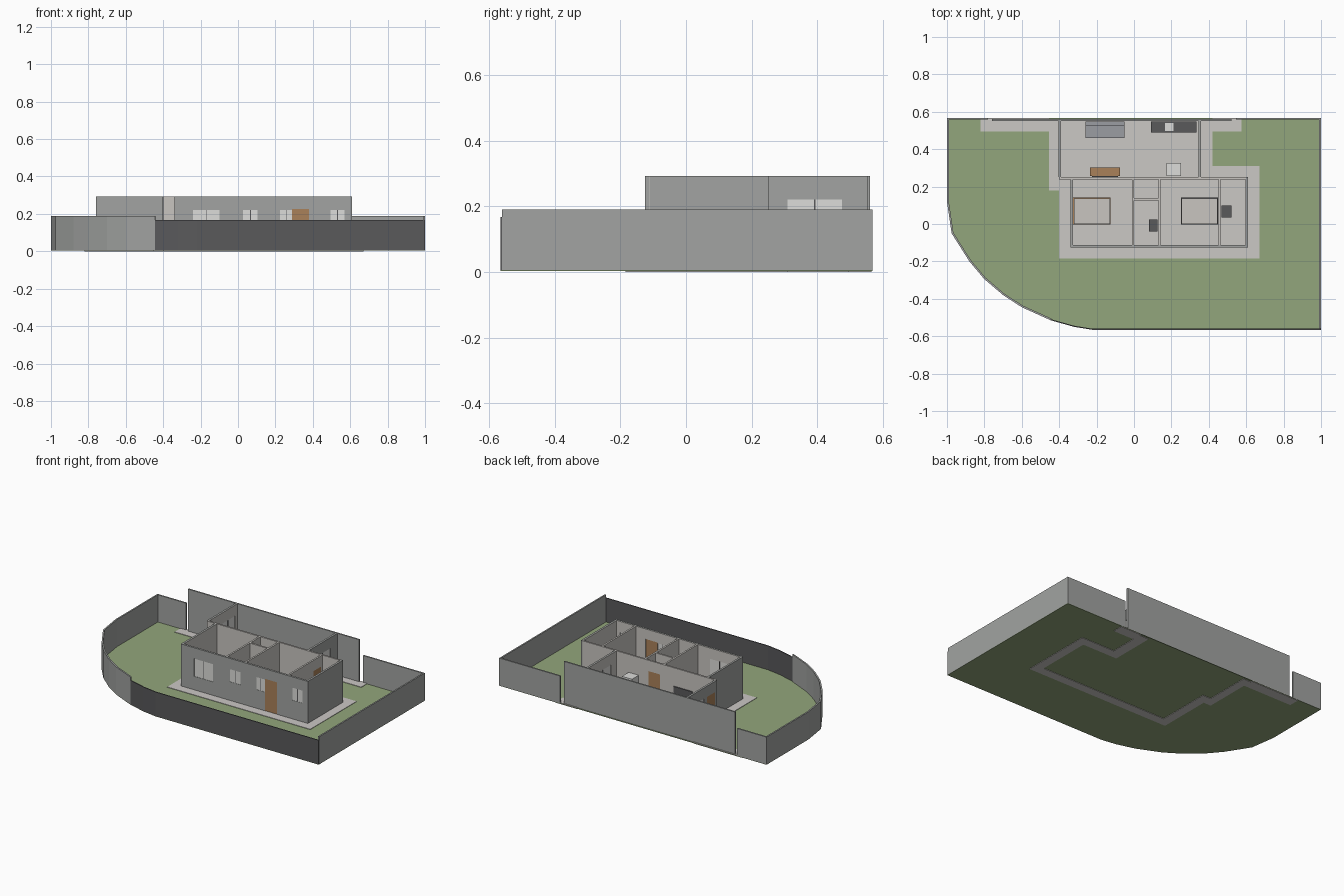
import bpy, bmesh, math
from mathutils import Vector

if "Cube" in bpy.data.objects:
    bpy.data.objects.remove(bpy.data.objects["Cube"])


def mat(name, r, g, b):
    m = bpy.data.materials.new(name)
    m.diffuse_color = (r, g, b, 1)
    m.use_nodes = True
    m.node_tree.nodes["Principled BSDF"].inputs["Base Color"].default_value = m.diffuse_color
    return m


GREY = mat("wall grey", .36, .37, .36)
DARK = mat("charcoal", .10, .10, .105)
BEIGE = mat("interior beige", .58, .56, .53)
PAVE = mat("paving", .60, .58, .56)
LAWN = mat("lawn green", .29, .38, .20)
WOOD = mat("wood brown", .40, .22, .10)
WHITE = mat("white", .72, .72, .70)
FABRIC = mat("sofa grey", .33, .34, .36)


def finish(name, bm, *mats):
    bmesh.ops.recalc_face_normals(bm, faces=bm.faces)
    me = bpy.data.meshes.new(name)
    bm.to_mesh(me)
    bm.free()
    for m in mats:
        me.materials.append(m)
    ob = bpy.data.objects.new(name, me)
    bpy.context.collection.objects.link(ob)
    return ob


def add_box(bm, x0, x1, y0, y1, z0, z1):
    g = bmesh.ops.create_cube(bm, size=1)
    for v in g["verts"]:
        v.co = ((x0, x1)[v.co.x > 0], (y0, y1)[v.co.y > 0], (z0, z1)[v.co.z > 0])


def boxes(name, m, *dims):
    bm = bmesh.new()
    for d in dims:
        add_box(bm, *d)
    return finish(name, bm, m)


def prism(bm, pts, z0, z1):
    f = bm.faces.new([bm.verts.new((x, y, z0)) for x, y in pts])
    r = bmesh.ops.extrude_face_region(bm, geom=[f])
    for v in r["geom"]:
        if isinstance(v, bmesh.types.BMVert):
            v.co.z = z1


def path_wall(name, pts, h, t, m):
    """Wall of thickness t on the left-hand side of an open path, mitred."""
    p = [Vector(q) for q in pts]
    inner = []
    for i, q in enumerate(p):
        a = (q - p[i - 1]).normalized() if i else (p[1] - q).normalized()
        b = (p[i + 1] - q).normalized() if i < len(p) - 1 else a
        na, nb = Vector((-a.y, a.x)), Vector((-b.y, b.x))
        n = (na + nb).normalized()
        inner.append(q + n * t / n.dot(na))
    bm = bmesh.new()
    prism(bm, p + inner[::-1], .004, h)
    finish(name, bm, m)


H, T, Z = .293, .012, .006


def wall(name, axis, c, a, b, outer, openings=(), inside=0, h=H):
    """Straight wall with openings (start, end, sill, head, kind).
    inside = +1/-1 lines that side beige."""
    def place(s, e, lo, hi, z0, z1):
        return (s, e, lo, hi, z0, z1) if axis == 'x' else (lo, hi, s, e, z0, z1)
    lo, hi = c - T / 2, c + T / 2
    spans, pos = [], a
    for s, e, sill, head, kind in openings:
        spans += [(pos, s, Z, h), (s, e, head, h)]
        if sill > Z:
            spans.append((s, e, Z, sill))
        pos = e
        mid = (s + e) / 2
        if kind == 'door':
            boxes(name + "_door", WOOD, place(s, e, lo + .001, hi - .001, Z, head))
        else:  # two panes with a thin dark mullion
            boxes(name + "_panes", WHITE, place(s, mid - .002, c - .004, c + .004, sill, head),
                  place(mid + .002, e, c - .004, c + .004, sill, head))
            boxes(name + "_mullion", DARK, place(mid - .002, mid + .002, lo, hi, sill, head))
    spans.append((pos, b, Z, h))
    boxes(name, outer, *[place(s, e, lo, hi, z0, z1) for s, e, z0, z1 in spans])
    if inside:
        f = (hi, hi + .002) if inside > 0 else (lo - .002, lo)
        boxes(name + "_lining", BEIGE, *[place(s, e, *f, z0, z1) for s, e, z0, z1 in spans])


# Lawn with rounded corner
curve = [(-1, .12), (-.975, -.05), (-.88, -.20), (-.80, -.295), (-.70, -.38),
         (-.60, -.445), (-.445, -.515)]
front = [(-.445, -.515), (-.32, -.55), (-.22, -.566), (1, -.566)]
bm = bmesh.new()
prism(bm, [(-1, .568)] + curve + front[1:] + [(1, .568)], .003, Z)
finish("lawn", bm, LAWN)

# Paving border around the house, and indoor floors
boxes("paving", PAVE,
      (-.40, .67, -.185, -.125, 0, .009), (-.40, -.34, -.125, .245, 0, .009),
      (.61, .67, -.125, .25, 0, .009), (.35, .67, .25, .31, 0, .009),
      (.35, .42, .31, .555, 0, .009), (-.455, -.40, .18, .555, 0, .009),
      (-.82, -.455, .495, .566, 0, .009), (.42, .575, .495, .566, 0, .009))
boxes("floor", PAVE, (-.34, .61, -.125, .25, .005, .009), (-.40, .35, .25, .555, .005, .009))

# Boundary walls
path_wall("side_wall_left", [(-.78, .568), (-1, .568)] + curve, .19, .01, GREY)
path_wall("front_boundary_wall", front, .168, .006, DARK)
path_wall("side_wall_right", [(1, -.560), (1, .568), (.545, .568)], .19, .01, GREY)
boxes("back_wall", GREY, (-.76, .52, .551, .561, .004, H))

# House shell
wall("house_front", 'x', -.119, -.34, .61, GREY,
     [(-.24, -.10, .10, .22, 'win'), (.028, .105, .135, .22, 'win'),
      (.225, .29, .135, .22, 'win'), (.29, .38, Z, .225, 'door'),
      (.495, .57, .135, .22, 'win')], 1)
wall("house_left", 'y', -.334, -.113, .239, GREY, (), 1)
wall("house_right", 'y', .604, -.113, .251, GREY, (), -1)
wall("house_rear", 'x', .245, -.40, .598, BEIGE, [(.02, .105, Z, .22, 'door')])

# Kitchen side walls
wall("kitchen_left", 'y', -.398, .251, .551, GREY,
     [(.265, .35, Z, .22, 'door'), (.385, .525, .12, .22, 'win')], 1)
wall("kitchen_right", 'y', .352, .251, .551, GREY,
     [(.31, .475, .10, .22, 'win')], -1)

# Partitions
for n, x, ops in (("a", -.006, ()), ("b", .136, ()),
                  ("c", .457, [(.145, .225, Z, .22, 'door')])):
    wall("partition_" + n, 'y', x, -.113, .239, BEIGE, ops)
wall("partition_bath", 'x', .132, 0, .13, BEIGE)

# Beds
for n, x, base in (("left", -.325, WOOD), ("right", .25, DARK)):
    boxes("bed_frame_" + n, base, (x, x + .20, -.003, .142, Z, .04))
    boxes("mattress_" + n, BEIGE, (x + .004, x + .196, 0, .137, .04, .06))

# Bathroom fittings
boxes("bath_fittings", DARK, (.08, .126, -.04, .025, Z, .07), (.468, .52, .035, .10, Z, .07))

# Kitchen and living furniture
boxes("sofa", FABRIC, (-.26, -.05, .46, .525, Z, .05), (-.26, -.05, .525, .547, Z, .10))
boxes("counter", DARK, (.09, .335, .488, .548, Z, .10))
boxes("sink", WHITE, (.165, .21, .496, .54, .098, .103))
boxes("fridge", WHITE, (.175, .25, .256, .327, Z, .175))
boxes("tv_console", WOOD, (-.235, -.075, .257, .303, Z, .06))
boxes("tv_screen", DARK, (-.225, -.085, .251, .257, .09, .17))
